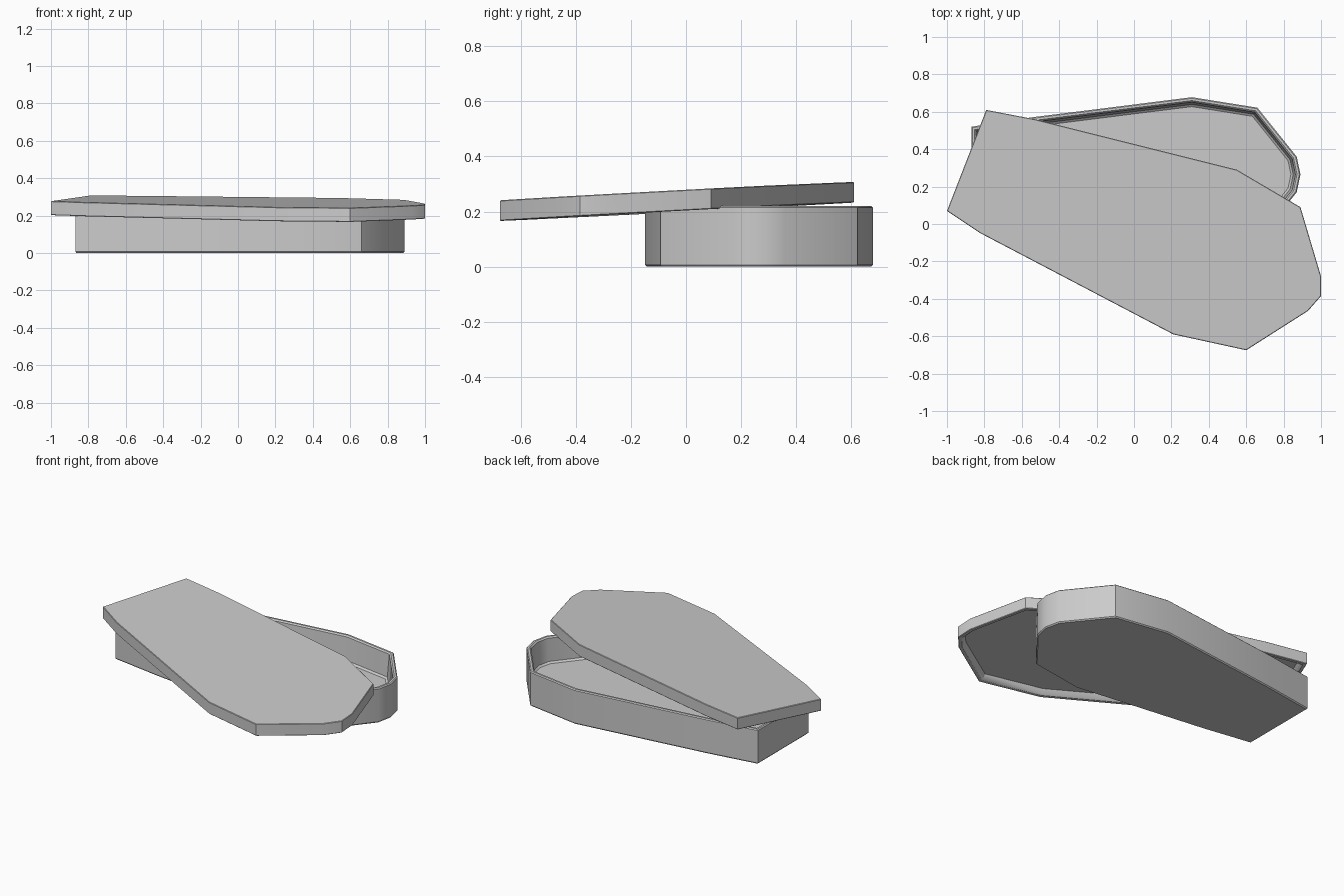
import bpy, bmesh, math
from mathutils import Vector

if "Cube" in bpy.data.objects:
    bpy.data.objects.remove(bpy.data.objects["Cube"])


def offset(outline, d):
    """Move every edge of a counter-clockwise outline inward by d."""
    pts = [Vector(p) for p in outline]
    out = []
    for i, p in enumerate(pts):
        e1 = (p - pts[i - 1]).normalized()
        e2 = (pts[(i + 1) % len(pts)] - p).normalized()
        n1, n2 = Vector((-e1.y, e1.x)), Vector((-e2.y, e2.x))
        out.append(p + (n1 + n2) * d / (1 + n1.dot(n2)))
    return out


def tray(name, outline, rings, plane=(0, 0, 0)):
    """Loft inset copies of an outline through (inset, height) rings on a tilted plane."""
    a, b, c = plane
    bm = bmesh.new()
    loops = [[bm.verts.new((p.x, p.y, z + a + b * p.x + c * p.y))
              for p in offset(outline, d)] for d, z in rings]
    n = len(outline)
    for lo, hi in zip(loops, loops[1:]):
        for i in range(n):
            j = (i + 1) % n
            bm.faces.new((lo[i], lo[j], hi[j], hi[i]))
    bm.faces.new(loops[0])
    bm.faces.new(loops[-1])
    bmesh.ops.recalc_face_normals(bm, faces=bm.faces)
    me = bpy.data.meshes.new(name)
    bm.to_mesh(me)
    bm.free()
    ob = bpy.data.objects.new(name, me)
    bpy.context.collection.objects.link(ob)
    bpy.context.view_layer.objects.active = ob
    ob.select_set(True)
    bpy.ops.object.shade_smooth_by_angle(angle=math.radians(30))
    ob.select_set(False)
    return ob


# Coffin box: half outline mirrored about its long axis
axis = 0.265
half = [(0.89, 0), (0.87, 0.095), (0.66, 0.357), (0.31, 0.413),
        (-0.55, 0.305), (-0.87, 0.255)]
box = [(x, axis + y) for x, y in half] + [(x, axis - y) for x, y in half[:0:-1]]
tray("coffin_box", box,
     [(0.006, 0), (0, 0.007), (0, 0.214), (0.006, 0.22), (0.018, 0.22),
      (0.026, 0.212), (0.038, 0.07), (0.05, 0.06)])

# Lid: turned across the box, tilted, hollow underneath
lid = [(-0.79, 0.61), (-1.0, 0.07), (-0.82, -0.05), (0.21, -0.59), (0.6, -0.675),
       (0.93, -0.465), (1.0, -0.385), (1.0, -0.28), (0.89, 0.09), (0.55, 0.29),
       (-0.53, 0.56)]
tray("coffin_lid", lid,
     [(0.003, 0), (0, -0.003), (0, -0.072), (0.003, -0.075), (0.02, -0.075),
      (0.027, -0.07), (0.042, -0.042)],
     plane=(0.2765, 0.003, 0.055))
